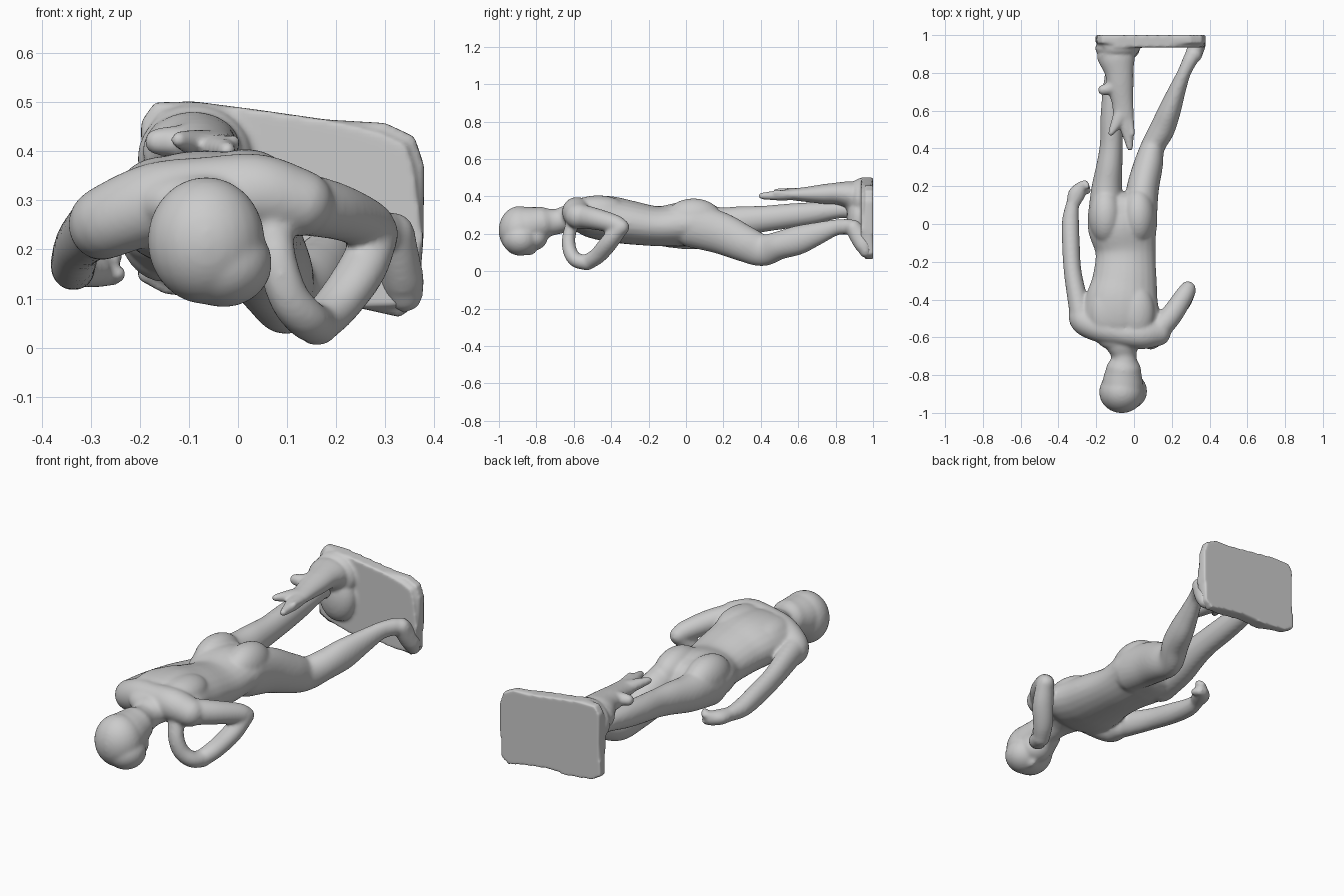
import bpy, bmesh, math
from mathutils import Vector, Matrix


def catmull(a, b, c, d, t):
    return 0.5 * (2*b + (c-a)*t + (2*a-5*b+4*c-d)*t*t + (3*b-a-3*c+d)*t**3)


def tube(bm, stations, up=(0, 0, 1), n=24, sub=5):
    """Loft ellipses (x, y, z, half width, half height) along a smooth path with round ends."""
    up = Vector(up)
    s = [Vector(q) for q in stations]
    s = [2*s[0]-s[1]] + s + [2*s[-1]-s[-2]]
    pts = [[catmull(s[i][k], s[i+1][k], s[i+2][k], s[i+3][k], j/sub) for k in range(5)]
           for i in range(len(s)-3) for j in range(sub)]
    pts.append(list(s[-2]))
    pos = [Vector(p[:3]) for p in pts]
    rows = []
    for i, p in enumerate(pts):
        t = (pos[min(i+1, len(pos)-1)] - pos[max(i-1, 0)]).normalized()
        rows.append((pos[i], t, p[3], p[4]))

    def cap(row, sign):
        p, t, w, h = row
        r = min(w, h)
        return [(p + t*sign*r*math.sin(a), t, w*math.cos(a), h*math.cos(a))
                for a in (0.35, 0.7, 1.05, 1.4)]
    rows = cap(rows[0], -1)[::-1] + rows + cap(rows[-1], 1)
    rings = []
    for p, t, w, h in rows:
        side = t.cross(up).normalized()
        v = side.cross(t)
        rings.append([bm.verts.new(p + side*w*math.cos(2*math.pi*k/n) + v*h*math.sin(2*math.pi*k/n))
                      for k in range(n)])
    for a, b in zip(rings, rings[1:]):
        for k in range(n):
            bm.faces.new((a[k], a[(k+1) % n], b[(k+1) % n], b[k]))
    bm.faces.new(rings[0][::-1])
    bm.faces.new(rings[-1])


def blob(bm, loc, size):
    m = Matrix.Translation(loc) @ Matrix.Diagonal((*size, 1))
    bmesh.ops.create_uvsphere(bm, u_segments=24, v_segments=16, radius=1, matrix=m)


def finish(bm, name, voxel, smooth):
    """Fuse the overlapping parts into one smooth carved skin."""
    bmesh.ops.recalc_face_normals(bm, faces=bm.faces)
    me = bpy.data.meshes.new(name)
    bm.to_mesh(me)
    bm.free()
    ob = bpy.data.objects.new(name, me)
    bpy.context.collection.objects.link(ob)
    r = ob.modifiers.new("fuse", 'REMESH')
    r.mode = 'VOXEL'
    r.voxel_size = voxel
    r.use_smooth_shade = True
    sm = ob.modifiers.new("soften", 'SMOOTH')
    sm.factor = 0.5
    sm.iterations = smooth
    return ob


fig = bmesh.new()

# torso, shoulders to pelvis
tube(fig, [(-.06, -.60, .295, .14, .07), (-.065, -.53, .29, .20, .105), (-.065, -.42, .28, .195, .122),
           (-.05, -.30, .26, .172, .117), (-.045, -.15, .24, .159, .107), (-.06, -.02, .25, .184, .119),
           (-.06, .06, .245, .182, .112)])
# shoulder girdle sloping from the neck out to each arm
tube(fig, [(-.06, -.58, .31, .07, .08), (-.17, -.555, .295, .075, .082), (-.265, -.51, .257, .075, .075),
           (-.28, -.45, .245, .062, .068)])
tube(fig, [(-.06, -.58, .31, .07, .08), (.04, -.585, .315, .078, .08), (.125, -.575, .295, .072, .07)])
# broad shoulder blades, then buttocks
for x, z in ((-.15, .317), (.015, .332)):
    blob(fig, (x, -.47, z), (.095, .15, .073))
for x in (-.15, .022):
    blob(fig, (x, .04, .283), (.09, .15, .106))

# neck with sloping base
tube(fig, [(-.06, -.57, .29, .13, .08), (-.06, -.635, .28, .10, .072), (-.055, -.69, .265, .068, .068),
           (-.05, -.76, .258, .075, .08)])
# head: skull, face, hair roll, chin and nose
blob(fig, (-.065, -.89, .218), (.120, .112, .130))
blob(fig, (-.03, -.885, .172), (.10, .098, .09))
tube(fig, [(-.056, -.78, .255, .095, .09), (-.06, -.84, .24, .108, .106), (-.06, -.88, .23, .105, .105)])
blob(fig, (-.04, -.81, .18), (.078, .07, .068))
blob(fig, (-.03, -.84, .11), (.022, .04, .026))

# hanging arm with curled hand
tube(fig, [(-.275, -.50, .26, .062, .065), (-.298, -.40, .24, .054, .064), (-.325, -.25, .212, .047, .056),
           (-.334, -.10, .182, .047, .054), (-.336, .02, .162, .045, .046), (-.325, .11, .158, .034, .034)])
tube(fig, [(-.325, .10, .158, .034, .034), (-.305, .155, .158, .046, .036), (-.28, .19, .158, .036, .036)])
tube(fig, [(-.29, .18, .145, .024, .022), (-.258, .205, .145, .02, .02), (-.245, .175, .15, .018, .018)])
tube(fig, [(-.29, .19, .17, .024, .022), (-.262, .215, .18, .02, .02), (-.25, .20, .19, .018, .018)])

# folded arm: upper arm, forearm, hand up to the collar
tube(fig, [(.12, -.57, .295, .062, .066), (.20, -.48, .278, .058, .058), (.265, -.38, .252, .05, .05),
           (.285, -.345, .235, .043, .043)])
tube(fig, [(.284, -.352, .23, .045, .043), (.25, -.41, .155, .053, .046), (.20, -.47, .085, .05, .044),
           (.16, -.53, .045, .042, .042)])
tube(fig, [(.165, -.53, .046, .042, .042), (.14, -.585, .058, .04, .044), (.105, -.618, .10, .038, .042),
           (.082, -.628, .17, .036, .04), (.07, -.61, .25, .034, .04)], up=(1, 0, 0))

# bent leg: thigh, shin, foot
tube(fig, [(.03, .03, .245, .092, .118), (.045, .18, .205, .086, .112), (.075, .31, .148, .078, .098),
           (.10, .41, .112, .064, .086), (.148, .50, .138, .067, .076), (.188, .60, .166, .06, .078),
           (.225, .70, .20, .047, .062), (.265, .80, .233, .036, .044), (.298, .87, .238, .04, .042)])
tube(fig, [(.315, .895, .232, .046, .044), (.325, .922, .19, .044, .05), (.336, .95, .135, .044, .046),
           (.34, .96, .105, .038, .034)], up=(0, 1, 0))
# straight leg: thigh, shin, foot
tube(fig, [(-.15, .03, .25, .096, .118), (-.145, .18, .25, .082, .093), (-.13, .31, .268, .069, .08),
           (-.12, .42, .28, .061, .07), (-.118, .55, .295, .060, .066), (-.115, .68, .31, .054, .059),
           (-.11, .80, .325, .044, .046), (-.105, .89, .33, .04, .042)])
tube(fig, [(-.105, .90, .33, .044, .044), (-.10, .92, .27, .047, .05), (-.09, .945, .20, .052, .044),
           (-.085, .95, .17, .042, .034)], up=(0, 1, 0))
finish(fig, "reclining_figure", .008, 12)

# base plate with an uneven outline
base = bmesh.new()
outline = [(-.17, .50), (-.09, .502), (.04, .485), (.18, .465), (.30, .458), (.36, .43), (.38, .37),
           (.378, .22), (.368, .09), (.33, .062), (.25, .08), (.12, .098), (-.02, .095), (-.15, .11),
           (-.205, .14), (-.195, .30), (-.198, .46)]
near = [base.verts.new((x, .935, z)) for x, z in outline]
far = [base.verts.new((x, 1.0, z)) for x, z in outline]
base.faces.new(near)
base.faces.new(far[::-1])
for i in range(len(near)):
    j = (i+1) % len(near)
    base.faces.new((near[i], near[j], far[j], far[i]))
bmesh.ops.bevel(base, geom=[e for e in base.edges if all(v.co.y < .95 for v in e.verts)],
                offset=.02, segments=3, affect='EDGES')
# tree stump support flaring into the plate, with the rock under it
tube(base, [(-.055, .56, .41, .055, .03), (-.06, .64, .41, .057, .040), (-.072, .73, .412, .07, .052),
            (-.078, .80, .415, .076, .058), (-.088, .86, .41, .094, .072), (-.094, .89, .40, .102, .086)])
blob(base, (-.088, .93, .385), (.118, .062, .11))
blob(base, (-.07, .925, .28), (.10, .065, .13))
# broken branch tips and side knot
tube(base, [(-.05, .58, .41, .048, .03), (-.035, .50, .405, .037, .028), (-.022, .405, .402, .017, .018)], n=16)
tube(base, [(-.07, .58, .415, .04, .03), (-.10, .52, .42, .028, .024), (-.122, .48, .424, .016, .017)], n=16)
tube(base, [(-.02, .55, .41, .02, .022), (-.008, .475, .42, .013, .014)], n=12)
tube(base, [(-.09, .74, .42, .045, .04), (-.135, .715, .42, .032, .032), (-.163, .71, .42, .028, .028)], n=16)
finish(base, "base_and_stump", .008, 6)
